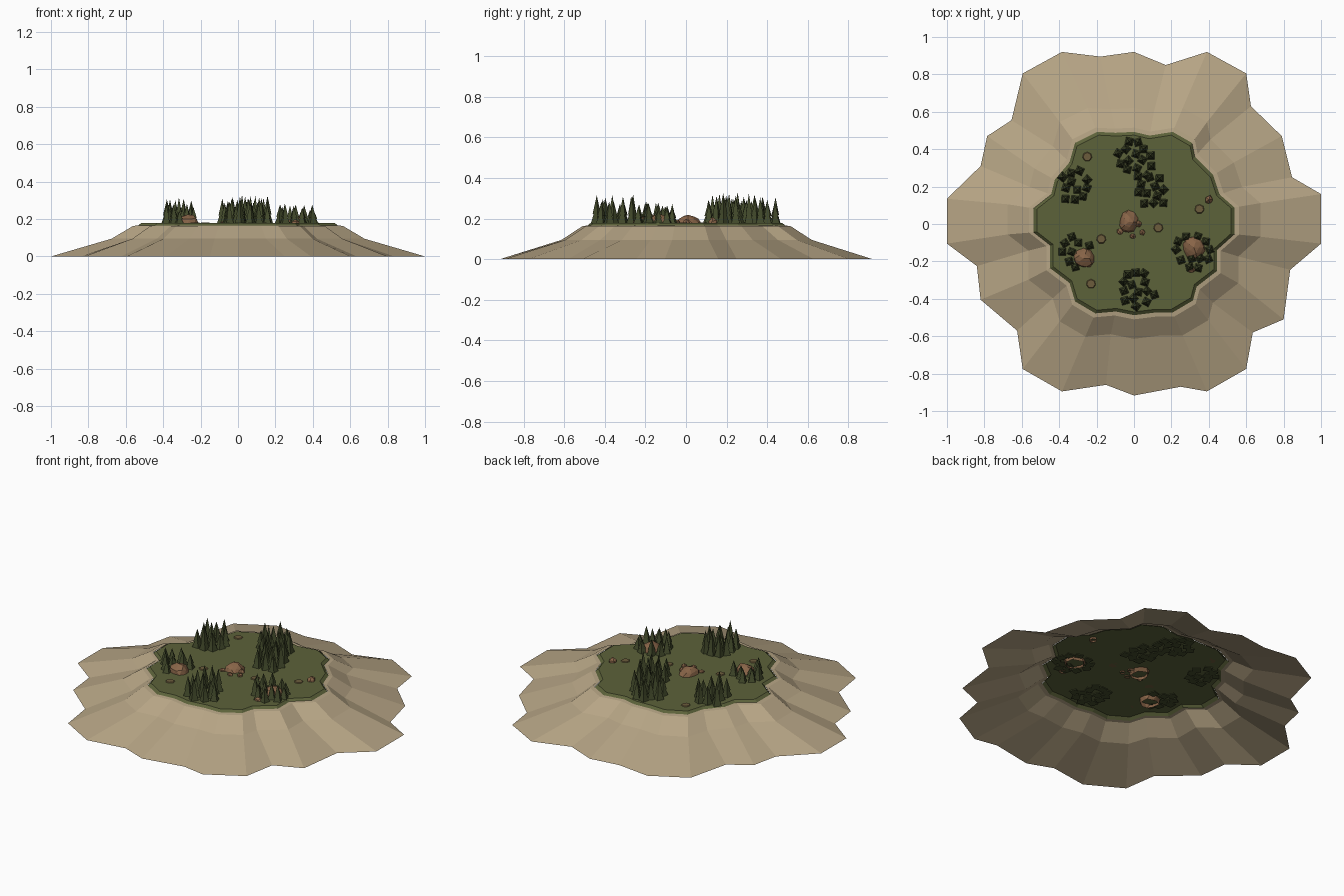
import bpy, bmesh, math, random
from mathutils import Vector, Matrix

if "Cube" in bpy.data.objects:
    bpy.data.objects.remove(bpy.data.objects["Cube"])

random.seed(4)
TOP = 0.178  # plateau height


def material(name, rgb):
    m = bpy.data.materials.new(name)
    m.diffuse_color = (*rgb, 1)
    m.use_nodes = True
    m.node_tree.nodes["Principled BSDF"].inputs["Base Color"].default_value = m.diffuse_color
    return m


sand = material("sand", (0.47, 0.375, 0.235))
grass = material("grass green", (0.107, 0.122, 0.042))
pine = material("dark pine", (0.055, 0.068, 0.024))
stone = material("brown stone", (0.25, 0.13, 0.065))
dirt = material("bare dirt", (0.15, 0.107, 0.045))


def finish(bm, name, mat):
    me = bpy.data.meshes.new(name)
    bm.to_mesh(me)
    bm.free()
    me.materials.append(mat)
    ob = bpy.data.objects.new(name, me)
    bpy.context.collection.objects.link(ob)
    return ob


# Shoreline and plateau outlines, counter-clockwise from the east
shore = [(1, .16), (.845, .25), (.79, .47), (.625, .63), (.6, .805), (.39, .92),
         (.17, .85), (0, .92), (-.18, .895), (-.385, .92), (-.595, .805),
         (-.655, .555), (-.785, .47), (-.82, .31), (-1, .135), (-1, -.105),
         (-.84, -.225), (-.82, -.405), (-.625, -.57), (-.595, -.775),
         (-.385, -.895), (-.15, -.86), (0, -.917), (.25, -.87), (.39, -.895),
         (.6, -.775), (.635, -.58), (.8, -.51), (.835, -.245), (1, -.105)]
rim = [(.545, .09), (.465, .16), (.43, .265), (.33, .365), (.315, .44), (.21, .5),
       (.085, .48), (0, .5), (-.1, .495), (-.2, .5), (-.32, .44),
       (-.35, .335), (-.43, .24), (-.45, .16), (-.545, .085), (-.545, -.045),
       (-.455, -.115), (-.455, -.24), (-.35, -.32), (-.32, -.42),
       (-.21, -.485), (-.1, -.475), (0, -.495), (.12, -.48), (.21, -.48),
       (.32, -.415), (.34, -.34), (.45, -.255), (.45, -.14), (.545, -.055)]


def loft(name, mat, levels, cap=False):
    """Skin rings given as (outline, scale, height), open underneath."""
    bm = bmesh.new()
    rings = [[bm.verts.new((x * s, y * s, z)) for x, y in pts] for pts, s, z in levels]
    n = len(rings[0])
    for a, b in zip(rings, rings[1:]):
        for i in range(n):
            j = (i + 1) % n
            bm.faces.new((a[i], a[j], b[j], b[i]))
    if cap:
        c = bm.verts.new((0, 0, levels[-1][2]))
        for i in range(n):
            bm.faces.new((rings[-1][i], rings[-1][(i + 1) % n], c))
    return finish(bm, name, mat)


loft("sandy_slope", sand, [(shore, 1, 0), (rim, 1.24, .095), (rim, 1.03, .163), (rim, .985, .166)])
loft("grass_plateau", grass, [(rim, .985, .164), (rim, .95, TOP)], cap=True)


# Pine groves: slim four-sided trees, two tiers each
def grove(name, count, hmin, hmax, ellipses, avoid=None):
    bm = bmesh.new()
    placed = []
    for _ in range(4000):
        if len(placed) == count:
            break
        cx, cy, rx, ry = random.choice(ellipses)
        a, r = random.uniform(0, math.tau), math.sqrt(random.random())
        p = Vector((cx + rx * r * math.cos(a), cy + ry * r * math.sin(a)))
        if any((p - q).length < .043 for q in placed):
            continue
        if avoid and (p - Vector(avoid[:2])).length < avoid[2]:
            continue
        placed.append(p)
        h = random.uniform(hmin, hmax)
        turn = Matrix.Rotation(random.uniform(0, math.tau), 4, 'Z')
        for rad, z0, z1 in ((.031, -.006, .68 * h), (.021, .32 * h, h)):
            mid = Vector((p.x, p.y, TOP + (z0 + z1) / 2))
            bmesh.ops.create_cone(bm, cap_ends=True, segments=4, radius1=rad, radius2=0,
                                  depth=z1 - z0, matrix=Matrix.Translation(mid) @ turn)
    finish(bm, name, pine)


grove("northwest_grove", 14, .08, .14, [(-.31, .2, .09, .09)])
grove("north_grove", 18, .10, .155, [(.0, .36, .09, .085), (.05, .3, .05, .06)])
grove("northeast_grove", 15, .09, .15, [(.1, .17, .085, .085)])
grove("southwest_grove", 11, .06, .11, [(-.31, -.15, .08, .085)], (-.27, -.185, .06))
grove("southeast_grove", 14, .06, .105, [(.31, -.15, .1, .09)], (.32, -.125, .06))
grove("south_grove", 16, .09, .14, [(.01, -.29, .07, .05), (.02, -.38, .09, .06)])


# Boulders: jittered low-poly domes
def boulder(name, x, y, rx, ry, h):
    bm = bmesh.new()
    bmesh.ops.create_icosphere(bm, subdivisions=2 if rx > .04 else 1, radius=1)
    for v in bm.verts:
        v.co *= random.uniform(.84, 1.1)
        v.co = Vector((x + v.co.x * rx, y + v.co.y * ry, TOP + v.co.z * h))
    low = [f for f in bm.faces if f.calc_center_median().z < TOP - .5 * h]
    bmesh.ops.delete(bm, geom=low, context='FACES')
    finish(bm, name, stone)


for i, r in enumerate([(-.03, .01, .05, .06, .042), (-.27, -.185, .06, .052, .048),
                       (.32, -.125, .06, .06, .042), (.305, -.245, .024, .02, .022),
                       (.4, .13, .026, .026, .028), (-.075, -.04, .02, .018, .016),
                       (-.005, -.065, .018, .016, .016), (.045, -.045, .017, .017, .018),
                       (.025, .0, .02, .02, .02)]):
    boulder(f"boulder_{i + 1}", *r)

# Bare dirt patches lying on the grass
for i, (x, y) in enumerate([(-.25, .36), (.35, .08), (.13, -.02), (-.175, -.08), (-.23, -.32)]):
    bm = bmesh.new()
    bmesh.ops.create_cone(bm, cap_ends=True, segments=7, radius1=.026, radius2=.022, depth=.004,
                          matrix=Matrix.Translation((x, y, TOP + .002)))
    finish(bm, f"dirt_patch_{i + 1}", dirt)
